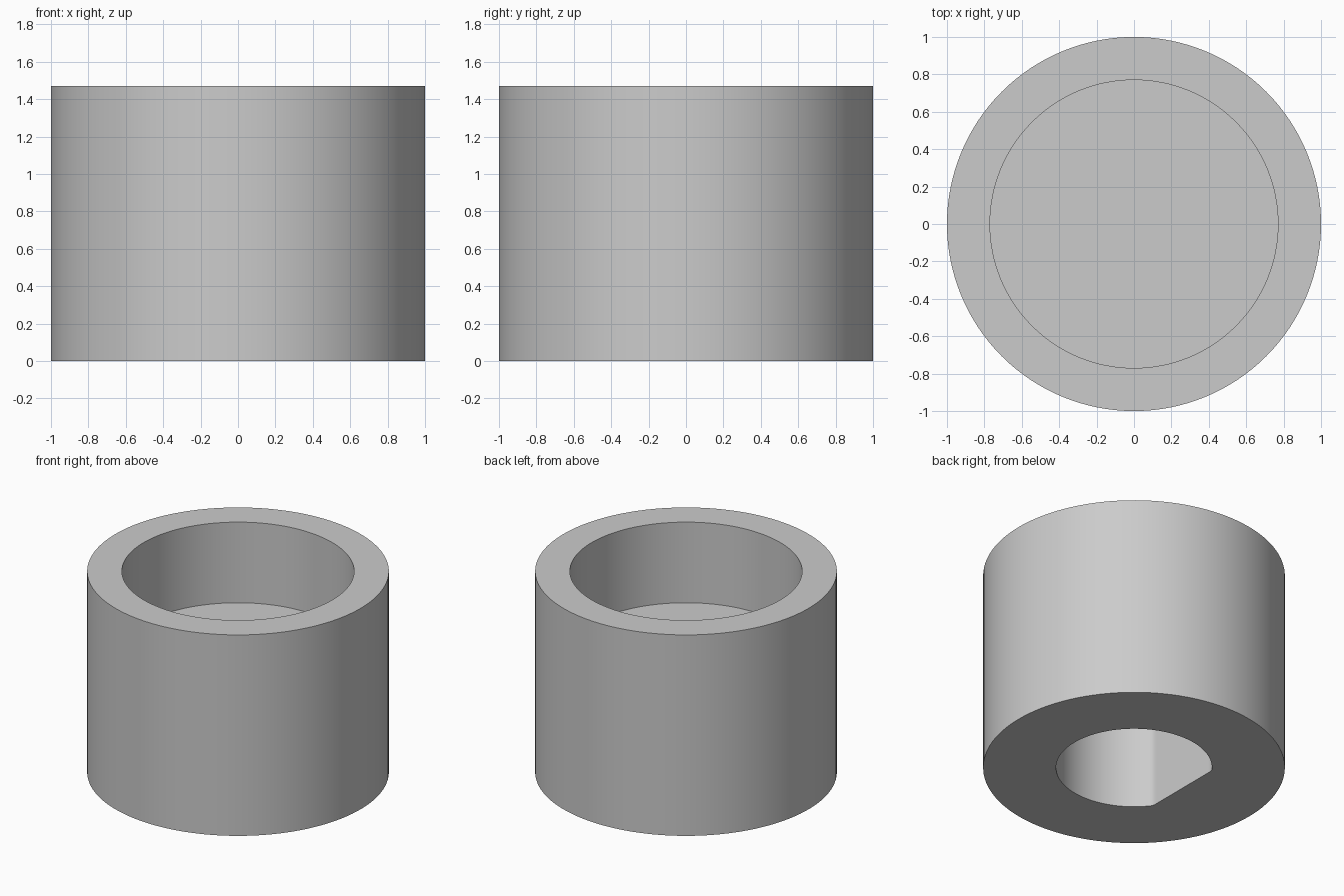
import bpy
import bmesh
from math import cos, sin, pi, radians

cube = bpy.data.objects.get("Cube")
if cube:
    bpy.data.objects.remove(cube, do_unlink=True)

SIDES = 128
HEIGHT = 1.47
CUP_FLOOR = 0.88
SOCKET_TOP = 0.66
FLAT_X = -0.42

grey = bpy.data.materials.new("plain grey")
grey.use_nodes = True
colour = (0.6, 0.6, 0.6, 1)
grey.diffuse_color = colour
grey.node_tree.nodes["Principled BSDF"].inputs["Base Color"].default_value = colour

bm = bmesh.new()


def ring(radius, z, flat=-2):
    """Circle of vertices, cut straight where x falls below flat."""
    angles = [2 * pi * i / SIDES for i in range(SIDES)]
    return [bm.verts.new((max(radius * cos(a), flat), radius * sin(a), z)) for a in angles]


# Wall section from the D-shaped socket, round the outside, into the cup
rings = [
    ring(0.517, SOCKET_TOP, FLAT_X),
    ring(0.517, 0, FLAT_X),
    ring(1, 0),
    ring(1, HEIGHT),
    ring(0.77, HEIGHT),
    ring(0.77, CUP_FLOOR),
]
for a, b in zip(rings, rings[1:]):
    for i in range(SIDES):
        j = (i + 1) % SIDES
        bm.faces.new((a[i], a[j], b[j], b[i]))

# Socket ceiling and cup floor
bm.faces.new(rings[0])
bm.faces.new(rings[-1])
bmesh.ops.recalc_face_normals(bm, faces=bm.faces)

mesh = bpy.data.meshes.new("shaft_collar")
bm.to_mesh(mesh)
bm.free()
mesh.materials.append(grey)
collar = bpy.data.objects.new("shaft_collar", mesh)
bpy.context.collection.objects.link(collar)

# Smooth walls with crisp rims
bpy.ops.object.select_all(action="DESELECT")
collar.select_set(True)
bpy.context.view_layer.objects.active = collar
bpy.ops.object.shade_smooth_by_angle(angle=radians(30))
